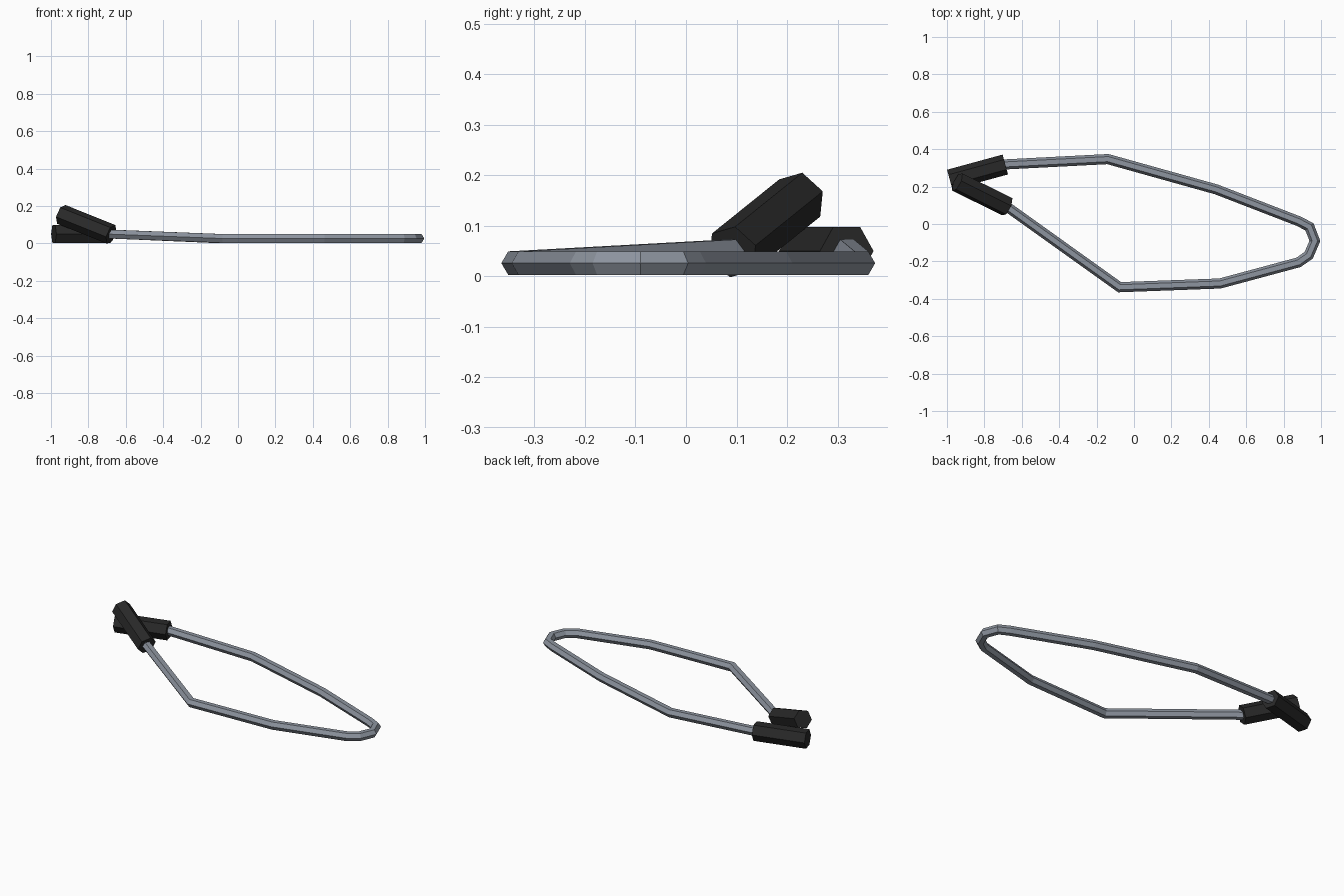
import bpy, bmesh, math
from mathutils import Vector

if "Cube" in bpy.data.objects:
    bpy.data.objects.remove(bpy.data.objects["Cube"])


def material(name, rgb):
    m = bpy.data.materials.new(name)
    m.diffuse_color = (*rgb, 1)
    m.use_nodes = True
    m.node_tree.nodes["Principled BSDF"].inputs["Base Color"].default_value = m.diffuse_color
    return m


def hex_tube(name, points, radius, mat, up=(0, 0, 1), phase=0.0):
    """Six-sided tube with mitred joints along a list of points."""
    pts = [Vector(p) for p in points]
    bm = bmesh.new()
    rings = []
    for i, p in enumerate(pts):
        a = (p - pts[i - 1]).normalized() if i > 0 else None
        b = (pts[i + 1] - p).normalized() if i < len(pts) - 1 else None
        a, b = a or b, b or a
        d = (a + b).normalized()
        side = d.cross(Vector(up)).normalized()
        v = side.cross(d).normalized()
        mitre = 1 / max(d.dot(b), 0.6)
        rings.append([bm.verts.new(p + radius * (side * math.cos(t) * mitre + v * math.sin(t)))
                      for t in (phase + k * math.pi / 3 for k in range(6))])
    for r, s in zip(rings, rings[1:]):
        for k in range(6):
            n = (k + 1) % 6
            bm.faces.new((r[k], r[n], s[n], s[k]))
    bm.faces.new(rings[0])
    bm.faces.new(rings[-1])
    bmesh.ops.recalc_face_normals(bm, faces=bm.faces)
    me = bpy.data.meshes.new(name)
    bm.to_mesh(me)
    bm.free()
    me.materials.append(mat)
    ob = bpy.data.objects.new(name, me)
    bpy.context.collection.objects.link(ob)
    return ob


grey = material("rope grey", (0.27, 0.30, 0.35))
black = material("grip black", (0.022, 0.022, 0.022))

# Rope: one open loop lying on the ground, ends rising into the grips
Z = 0.026
hex_tube("rope", [
    (-0.70, 0.318, 0.05), (-0.14, 0.347, Z), (0.44, 0.185, Z), (0.88, 0.015, Z),
    (0.938, -0.015, Z), (0.967, -0.09, Z), (0.934, -0.167, Z), (0.88, -0.205, Z),
    (0.46, -0.318, Z), (-0.077, -0.338, Z), (-0.69, 0.10, 0.05)], 0.027, grey)

# Grip lying flat
hex_tube("flat_grip", [(-0.985, 0.237, 0.05), (-0.688, 0.318, 0.05)], 0.055, black)

# Grip resting tilted across the other one
hex_tube("tilted_grip", [(-0.945, 0.225, 0.155), (-0.678, 0.092, 0.048)], 0.055, black,
         up=(0.024, 0.005, 0.052), phase=math.pi / 6)
